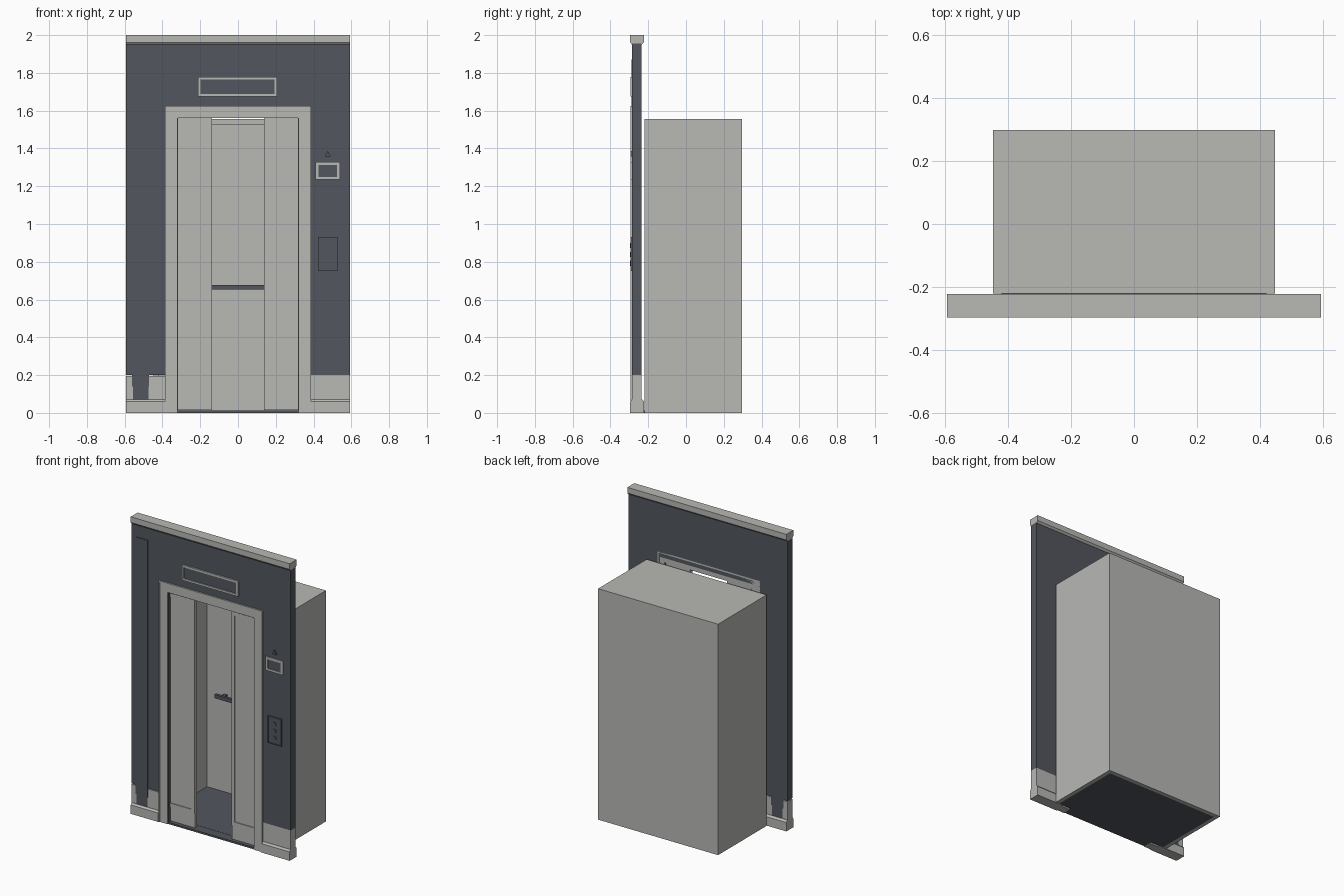
import bpy, bmesh, math

if "Cube" in bpy.data.objects:
    bpy.data.objects.remove(bpy.data.objects["Cube"], do_unlink=True)


def material(name, rgb):
    m = bpy.data.materials.new(name)
    m.use_nodes = True
    m.diffuse_color = (*rgb, 1)
    m.node_tree.nodes["Principled BSDF"].inputs["Base Color"].default_value = (*rgb, 1)
    return m


LIGHT = material("light grey metal", (0.48, 0.48, 0.46))
DARK = material("slate wall", (0.085, 0.093, 0.112))


def finish(name, bm, mat):
    bmesh.ops.recalc_face_normals(bm, faces=bm.faces)
    mesh = bpy.data.meshes.new(name)
    bm.to_mesh(mesh)
    bm.free()
    mesh.materials.append(mat)
    obj = bpy.data.objects.new(name, mesh)
    bpy.context.collection.objects.link(obj)
    return obj


def boxes(name, mat, *spans):
    """One object from boxes given as (x0, x1), (y0, y1), (z0, z1)."""
    bm = bmesh.new()
    for span in spans:
        verts = bmesh.ops.create_cube(bm, size=1)["verts"]
        for v in verts:
            v.co = [a + (b - a) * (c + 0.5) for (a, b), c in zip(span, v.co)]
    return finish(name, bm, mat)


def prism(name, mat, profile, axis, start, end):
    """Extrude a 2D outline along x (outline is y, z) or y (outline is x, z)."""
    bm = bmesh.new()
    place = (lambda p: (start, p[0], p[1])) if axis == 0 else (lambda p: (p[0], start, p[1]))
    face = bm.faces.new([bm.verts.new(place(p)) for p in profile])
    new = bmesh.ops.extrude_face_region(bm, geom=[face])["geom"]
    for v in new:
        if isinstance(v, bmesh.types.BMVert):
            v.co[axis] = end
    return finish(name, bm, mat)


def rim(name, mat, x, z, w, y):
    """Rectangular border of width w."""
    (x0, x1), (z0, z1) = x, z
    return boxes(name, mat,
                 ((x0, x1), y, (z1 - w, z1)), ((x0, x1), y, (z0, z0 + w)),
                 ((x0, x0 + w), y, (z0 + w, z1 - w)), ((x1 - w, x1), y, (z0 + w, z1 - w)))


HALF = 0.592
WALL = (-0.285, -0.235)

# Wall around the doorway
boxes("wall", DARK,
      ((-HALF, -0.36), WALL, (0.2, 1.955)),
      ((0.36, HALF), WALL, (0.2, 1.955)),
      ((-0.36, 0.36), WALL, (1.59, 1.955)))

# Pale lower wall, notched around the pilaster on one side
boxes("lower_wall", LIGHT,
      ((0.36, HALF), WALL, (0.05, 0.2)),
      ((-HALF, -0.56), WALL, (0.05, 0.195)),
      ((-0.47, -0.36), WALL, (0.05, 0.195)))
boxes("pilaster_foot", DARK, ((-0.56, -0.47), WALL, (0.14, 0.2)),
      ((-0.555, -0.475), WALL, (0.07, 0.14)))
boxes("pilaster_foot_sides", LIGHT, ((-0.56, -0.555), WALL, (0.05, 0.14)),
      ((-0.475, -0.47), WALL, (0.05, 0.14)))
boxes("pilaster", DARK, ((-0.56, -0.47), (-0.289, -0.284), (0.14, 1.87)))

# Skirting and cornice
skirting = [(-0.296, 0), (-0.296, 0.06), (-0.286, 0.072),
            (-0.234, 0.072), (-0.222, 0.06), (-0.222, 0)]
for side, a, b in (("left", 0.387, HALF), ("right", -HALF, -0.387)):
    prism(side + "_skirting", LIGHT, skirting, 0, a, b)
cornice = [(-0.286, 1.95), (-0.296, 1.962), (-0.296, 2), (-0.222, 2),
           (-0.222, 1.962), (-0.234, 1.95)]
prism("cornice", LIGHT, cornice, 0, -HALF, HALF)

# Door surround with raised outer bead and dark lining
IN, OUT, TOP = 0.323, 0.387, 1.625
for name, mat, a, b, y, drop in (
        ("door_surround", LIGHT, IN, OUT - 0.01, (-0.29, -0.235), 0.01),
        ("surround_bead", LIGHT, OUT - 0.01, OUT, (-0.295, -0.235), 0),
        ("doorway_lining", DARK, IN - 0.005, IN, (-0.285, -0.238), 0.06)):
    top = TOP - drop
    boxes(name, mat,
          ((-b, -a), y, (0, top)), ((a, b), y, (0, top)),
          ((-a, a), y, (top - (b - a), top)))
boxes("door_sill", DARK, ((-IN, IN), (-0.285, -0.222), (0, 0.012)))

# Partly open doors with raised panel mouldings
for side, s in (("left", 1), ("right", -1)):
    def across(a, b):
        return tuple(sorted((s * a, s * b)))
    boxes(side + "_door", LIGHT, (across(0.138, 0.319), (-0.263, -0.241), (0.014, 1.56)))
    trim = (-0.268, -0.262)
    boxes(side + "_door_moulding", LIGHT,
          (across(0.138, 0.163), trim, (0.11, 1.548)),
          (across(0.163, 0.319), trim, (1.523, 1.548)),
          (across(0.163, 0.319), trim, (0.11, 0.135)))

# Lift car: open front, solid roof, dark floor
CAR = 0.447
boxes("car_shell", LIGHT,
      ((-CAR, -0.42), (-0.22, 0.297), (0, 1.525)),
      ((0.42, CAR), (-0.22, 0.297), (0, 1.525)),
      ((-0.42, 0.42), (0.27, 0.297), (0, 1.525)),
      ((-CAR, CAR), (-0.22, 0.297), (1.525, 1.555)))
boxes("car_floor", DARK, ((-0.42, 0.42), (-0.222, 0.27), (0, 0.013)))
boxes("handrail", DARK, ((-0.33, 0.33), (0.22, 0.238), (0.652, 0.677)),
      *[((x - 0.012, x + 0.012), (0.238, 0.27), (0.655, 0.672)) for x in (-0.28, 0, 0.28)])

# Sign above the door and floor indicator
for name, x, z, w in (("sign", (-0.212, 0.207), (1.675, 1.778), 0.014),
                      ("indicator", (0.41, 0.54), (1.235, 1.327), 0.015)):
    rim(name + "_rim", LIGHT, x, z, w, (-0.295, -0.284))
    boxes(name + "_screen", DARK, ((x[0] + w, x[1] - w), (-0.289, -0.284), (z[0] + w, z[1] - w)))
prism("up_arrow", DARK, [(0.459, 1.357), (0.491, 1.357), (0.475, 1.386)], 1, -0.295, -0.284)

# Call button panel
rim("button_panel_rim", DARK, (0.424, 0.527), (0.75, 0.932), 0.006, (-0.294, -0.284))
boxes("button_panel", DARK, ((0.43, 0.521), (-0.291, -0.284), (0.756, 0.926)))
for i in range(3):
    z = 0.792 + i * 0.047
    ring = [(0.475 + 0.014 * math.cos(t * math.pi / 8), z + 0.014 * math.sin(t * math.pi / 8))
            for t in range(16)]
    prism(f"call_button_{i + 1}", DARK, ring, 1, -0.296, -0.29)
